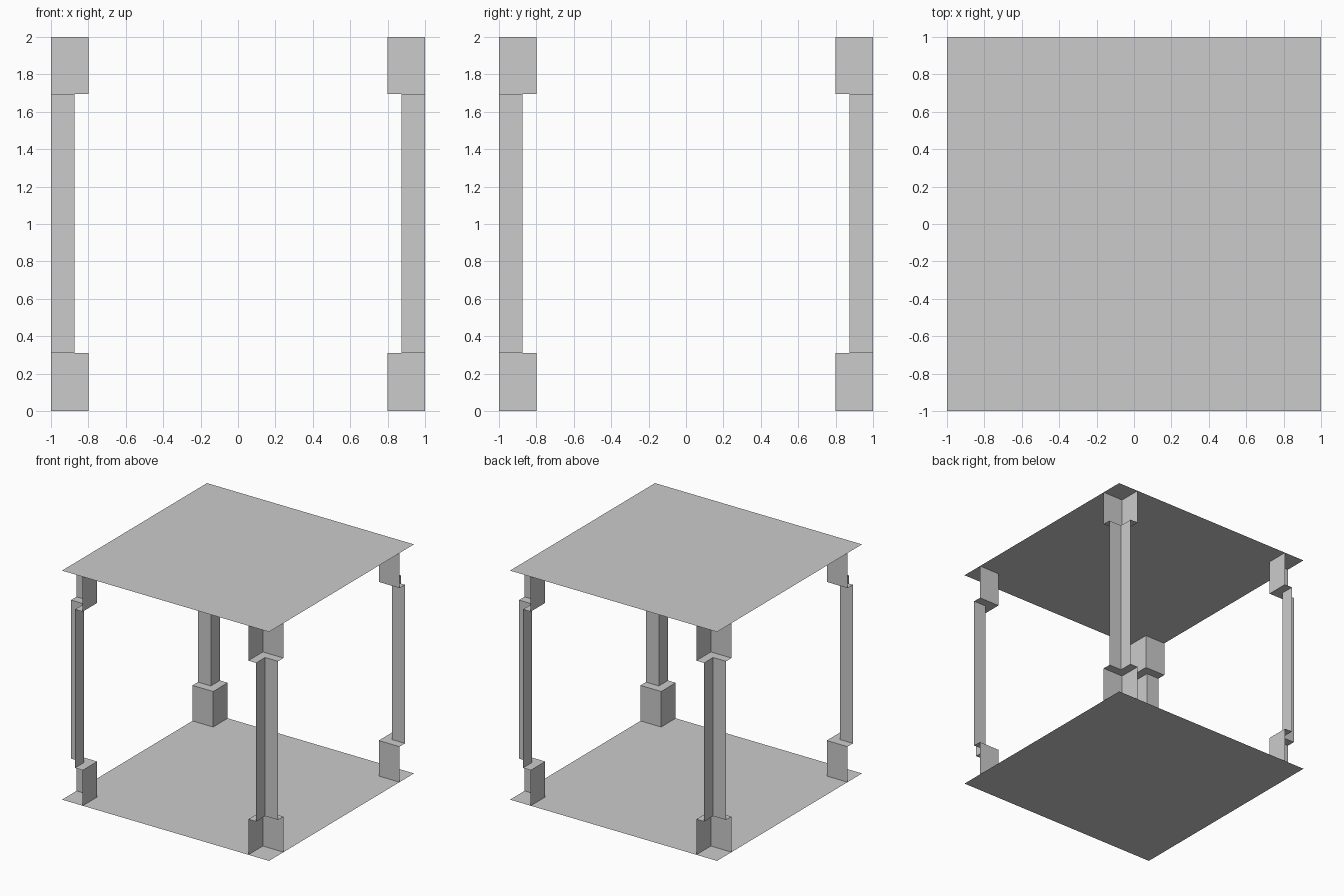
import bpy

if "Cube" in bpy.data.objects:
    bpy.data.objects.remove(bpy.data.objects["Cube"])

# Column profile: (inset from the outer walls, height)
PROFILE = [(0.2, 0), (0.2, 0.31), (0.125, 0.31),
           (0.125, 1.695), (0.2, 1.695), (0.2, 2)]


def make_object(name, verts, faces):
    mesh = bpy.data.meshes.new(name)
    mesh.from_pydata(verts, [], faces)
    mesh.update()
    obj = bpy.data.objects.new(name, mesh)
    bpy.context.collection.objects.link(obj)
    return obj


def slab(name, z, face):
    make_object(name, [(-1, -1, z), (1, -1, z), (1, 1, z), (-1, 1, z)], [face])


def corner_column(name, sx, sy):
    # Open shell: only the two room-facing sides and the L-shaped ledges
    verts, faces = [], []
    for inset, z in PROFILE:
        k = 1 - inset
        verts += [(sx, sy * k, z), (sx * k, sy * k, z), (sx * k, sy, z)]
    for row in range(len(PROFILE) - 1):
        for col in range(2):
            a = row * 3 + col
            quad = (a, a + 1, a + 4, a + 3)
            # Keep normals pointing into the room on mirrored corners
            faces.append(quad[::-1] if sx * sy < 0 else quad)
    make_object(name, verts, faces)


# Floor and ceiling sheets
slab("floor", 0, (0, 1, 2, 3))
slab("ceiling", 2, (3, 2, 1, 0))

# Four corner columns with wide base and cap
for sx, side in ((-1, "left"), (1, "right")):
    for sy, end in ((-1, "front"), (1, "back")):
        corner_column(f"{end}_{side}_column", sx, sy)
